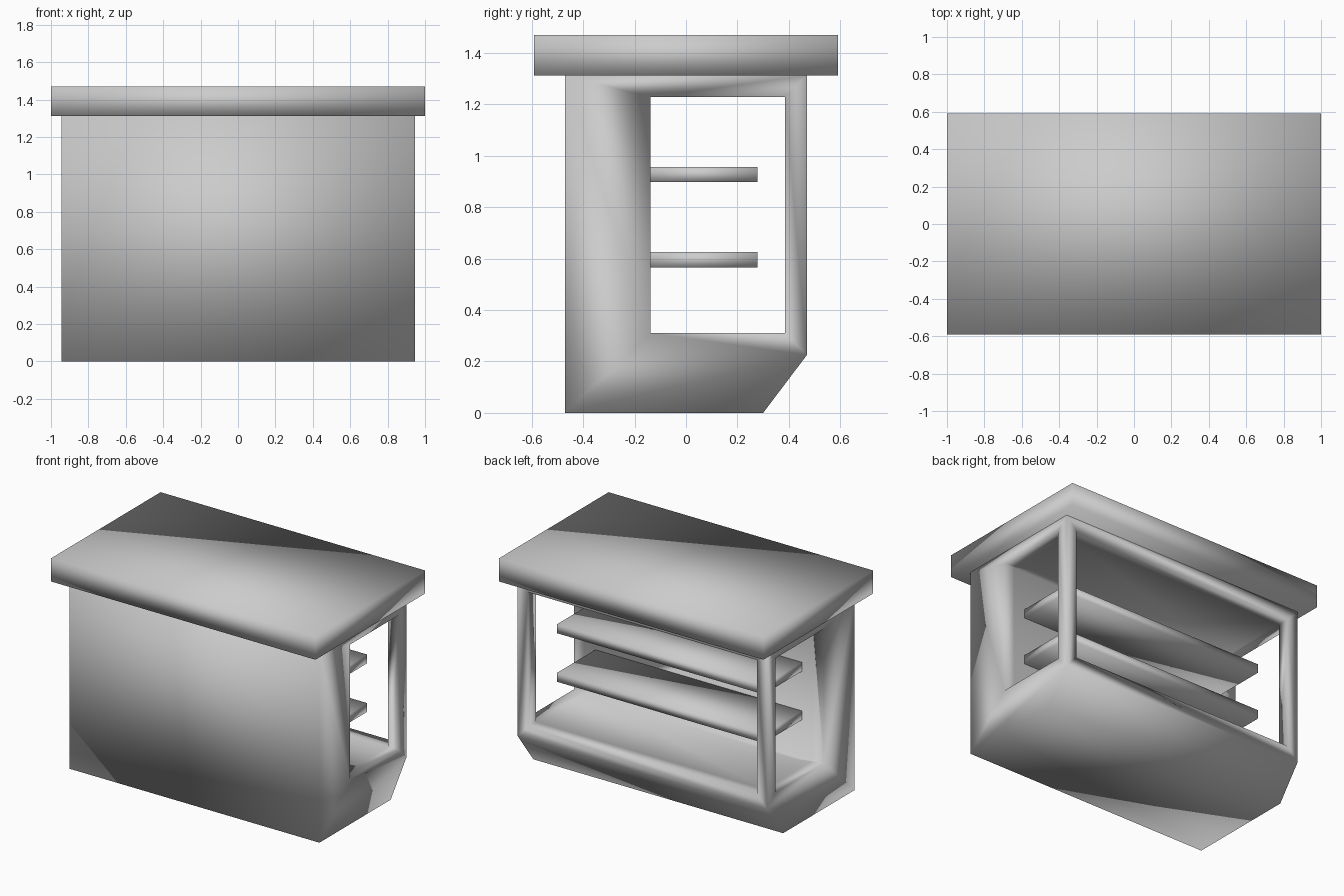
import bpy
import bmesh

cube = bpy.data.objects.get("Cube")
if cube:
    bpy.data.objects.remove(cube, do_unlink=True)

# One plain grey for every part
grey = bpy.data.materials.new("plain_grey")
grey.use_nodes = True
colour = (0.6, 0.6, 0.6, 1)
grey.diffuse_color = colour
grey.node_tree.nodes["Principled BSDF"].inputs["Base Color"].default_value = colour


def prism(name, outline, half_width):
    """Extrude a (y, z) outline along x, smooth shaded."""
    bm = bmesh.new()
    side = bm.faces.new([bm.verts.new((-half_width, y, z)) for y, z in outline])
    ext = bmesh.ops.extrude_face_region(bm, geom=[side])
    moved = [v for v in ext["geom"] if isinstance(v, bmesh.types.BMVert)]
    bmesh.ops.translate(bm, verts=moved, vec=(2 * half_width, 0, 0))
    bmesh.ops.recalc_face_normals(bm, faces=bm.faces)
    for f in bm.faces:
        f.smooth = True
    mesh = bpy.data.meshes.new(name)
    bm.to_mesh(mesh)
    bm.free()
    mesh.materials.append(grey)
    obj = bpy.data.objects.new(name, mesh)
    bpy.context.collection.objects.link(obj)
    return obj


def box(name, half_width, y0, y1, z0, z1):
    return prism(name, [(y0, z0), (y1, z0), (y1, z1), (y0, z1)], half_width)


def cut(target, cutter):
    cutter.hide_render = True
    mod = target.modifiers.new("opening", 'BOOLEAN')
    mod.operation = 'DIFFERENCE'
    mod.solver = 'EXACT'
    mod.object = cutter
    bpy.context.view_layer.objects.active = target
    bpy.ops.object.modifier_apply(modifier=mod.name)
    bpy.data.objects.remove(cutter, do_unlink=True)


# Counter body with a sloped toe at the back
body = prism("counter_body",
             [(-0.47, 0), (0.30, 0), (0.47, 0.225), (0.47, 1.312), (-0.47, 1.312)], 0.945)

# Side windows, then the open back, leaving two corner posts
cut(body, box("side_opening", 1.2, -0.138, 0.385, 0.31, 1.228))
cut(body, box("back_opening", 0.865, -0.138, 0.7, 0.31, 1.228))
for face in body.data.polygons:
    face.use_smooth = True

# Overhanging countertop
box("countertop", 1.0, -0.592, 0.592, 1.312, 1.47)

# Two shelves fixed to the front wall
for name, z in (("lower_shelf", 0.565), ("upper_shelf", 0.897)):
    box(name, 0.782, -0.139, 0.278, z, z + 0.06)
